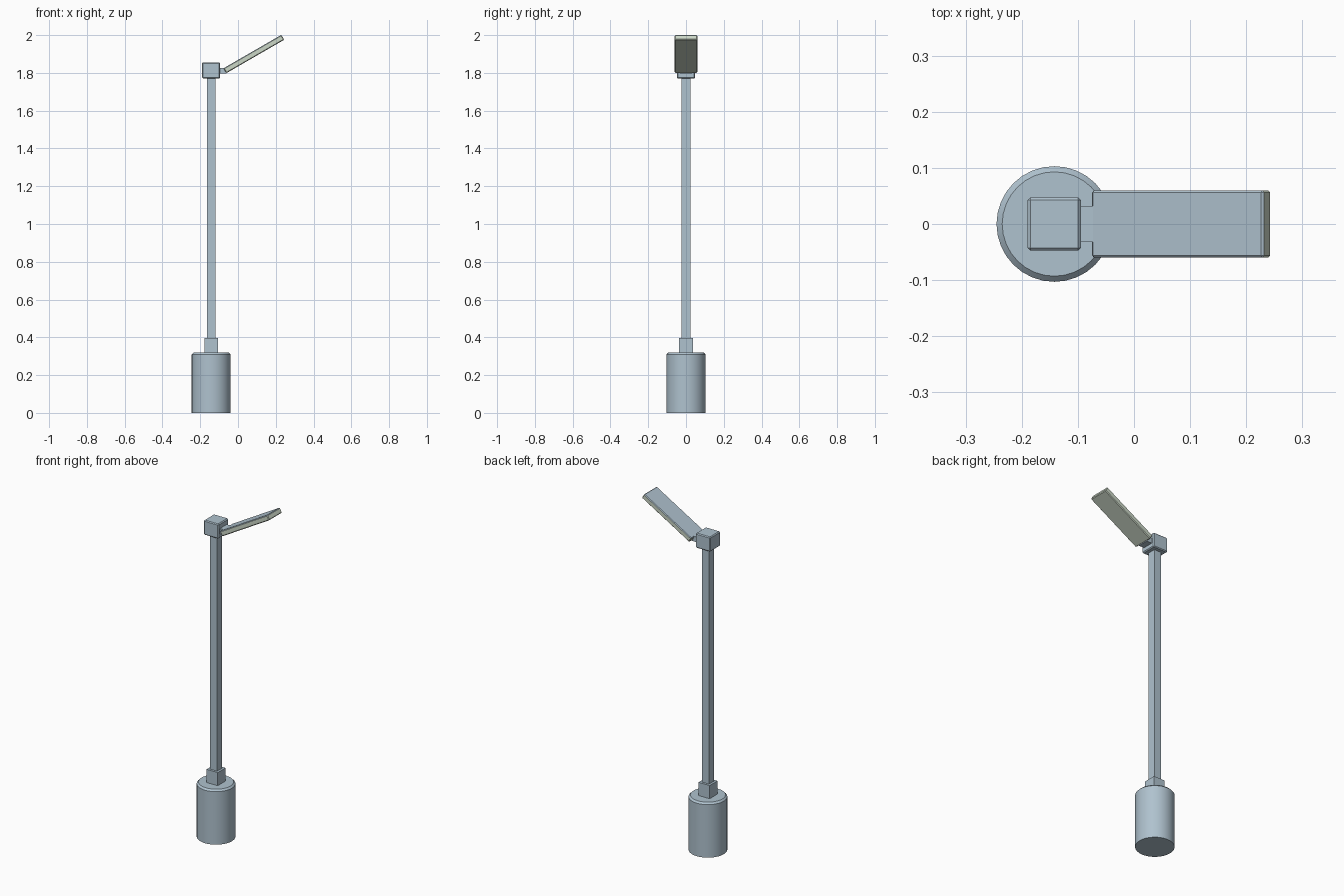
import bpy
import math
from mathutils import Matrix, Vector

cube = bpy.data.objects.get("Cube")
if cube:
    bpy.data.objects.remove(cube, do_unlink=True)


def material(name, rgb):
    mat = bpy.data.materials.new(name)
    mat.use_nodes = True
    colour = (*rgb, 1.0)
    mat.diffuse_color = colour
    mat.node_tree.nodes["Principled BSDF"].inputs["Base Color"].default_value = colour
    return mat


steel = material("steel_blue", (0.43, 0.54, 0.62))
glow = material("pale_lens", (0.60, 0.68, 0.57))

POST_X = -0.142


def bevel(obj, width):
    mod = obj.modifiers.new("edge_bevel", "BEVEL")
    mod.width = width
    mod.segments = 1


def box(name, size, centre, edge=0.0):
    bpy.ops.mesh.primitive_cube_add(size=1, location=centre)
    obj = bpy.context.object
    obj.name = name
    obj.data.transform(Matrix.Diagonal((*size, 1)))
    obj.data.materials.append(steel)
    if edge:
        bevel(obj, edge)
    return obj


def post_box(name, width, bottom, top, edge=0.0):
    size = (width, width, top - bottom)
    return box(name, size, (POST_X, 0, (bottom + top) / 2), edge)


# Round footing with a chamfered top rim
RADIUS, HEIGHT, RIM = 0.103, 0.32, 0.01
bpy.ops.mesh.primitive_cylinder_add(vertices=32, radius=RADIUS, depth=HEIGHT,
                                    location=(POST_X, 0, HEIGHT / 2))
base = bpy.context.object
base.name = "base"
base.data.materials.append(steel)
weights = base.data.attributes.new("bevel_weight_edge", "FLOAT", "EDGE")
for edge in base.data.edges:
    if all(base.data.vertices[v].co.z > 0 for v in edge.vertices):
        weights.data[edge.index].value = 1.0
bevel(base, RIM)
base.modifiers["edge_bevel"].limit_method = "WEIGHT"
bpy.ops.object.modifier_apply(modifier="edge_bevel")
bpy.ops.object.shade_smooth_by_angle(angle=math.radians(30))

# Square post, its collar and the head block
post_box("collar", 0.072, 0.315, 0.397)
post_box("post", 0.046, 0.39, 1.775)
post_box("head_block", 0.095, 1.77, 1.856, 0.005)

# Hinge between the head block and the lamp
box("hinge", (0.04, 0.064, 0.03), (-0.08, 0, 1.811))

# Tilted lamp panel: steel cover on top, pale lens on the other sides
lamp = box("lamp_panel", (0.354, 0.12, 0.03), (0.084, 0, 1.9), 0.004)
bpy.ops.object.modifier_apply(modifier="edge_bevel")
lamp.data.materials.append(glow)
for face in lamp.data.polygons:
    face.material_index = 0 if face.normal.z > 0.3 else 1
lamp.rotation_euler.y = math.radians(-30)
